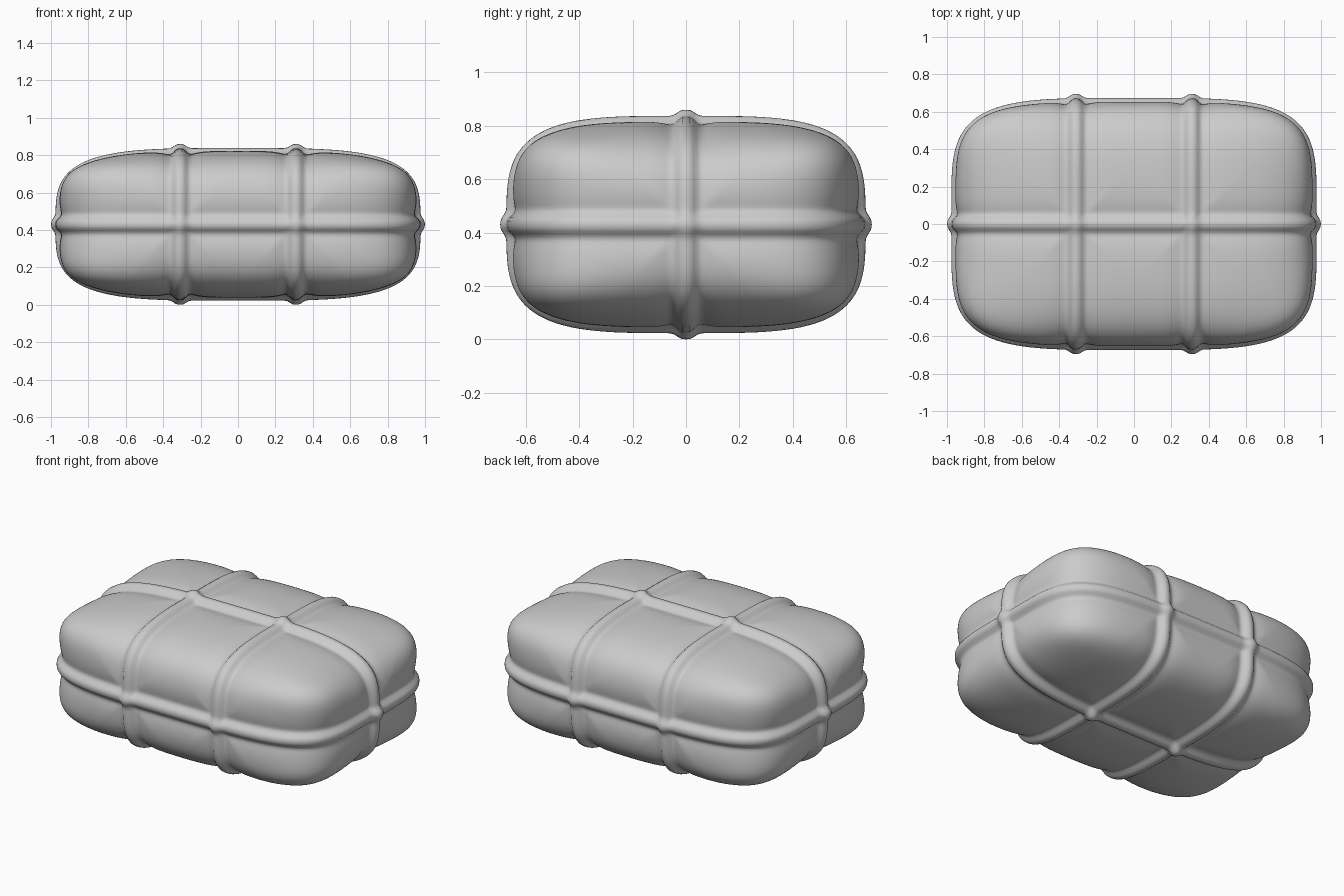
import bpy
import bmesh
import math
from mathutils import Vector

cube = bpy.data.objects.get("Cube")
if cube:
    bpy.data.objects.remove(cube, do_unlink=True)

HALF = Vector((0.955, 0.652, 0.387))   # half size of the bundle without cords
CENTRE_Z = 0.43
POWER = 3.8                            # squareness of the rounded box
CORD_X = 0.31                          # the two crosswise cords
CORD_WIDTH = 0.038
GROOVE_WIDTH = 0.08
CUSHION_WIDTH = 0.16


def material(name, colour):
    mat = bpy.data.materials.new(name)
    mat.use_nodes = True
    mat.diffuse_color = colour
    mat.node_tree.nodes["Principled BSDF"].inputs["Base Color"].default_value = colour
    return mat


def rounded_box_point(c):
    """Project a point of the unit cube on the rounded box; give point and normal."""
    scale = sum(abs(v) ** POWER for v in c) ** (-1 / POWER)
    unit = c * scale
    point = Vector([h * u for h, u in zip(HALF, unit)])
    normal = Vector([math.copysign(abs(u) ** (POWER - 1), u) / h
                     for h, u in zip(HALF, unit)]).normalized()
    return point, normal


def relief(p, n):
    """Raised cords over three planes, dips beside them and puffed cushions between."""
    gaps = (abs(abs(p.x) - CORD_X), abs(p.y), abs(p.z))
    ridges = sorted(math.exp(-(g / CORD_WIDTH) ** 3) for g in gaps)
    groove = math.exp(-(min(gaps) / GROOVE_WIDTH) ** 2)
    knot = ridges[-2] * ridges[-1]
    cushion = 1 - math.exp(-(min(gaps) / CUSHION_WIDTH) ** 2)
    upright_edge = abs(2 * n.x * n.y)
    corner = abs(5.2 * n.x * n.y * n.z)
    return (0.041 * ridges[-1] + 0.023 * knot - 0.02 * groove
            + (0.008 + 0.035 * corner) * cushion + 0.028 * upright_edge)


# Cube divided finely along each axis
bm = bmesh.new()
bmesh.ops.create_cube(bm, size=2)
for axis, cuts in enumerate((129, 85, 57)):
    along = [e for e in bm.edges
             if abs((e.verts[0].co - e.verts[1].co)[axis]) > 1]
    bmesh.ops.subdivide_edges(bm, edges=along, cuts=cuts, use_grid_fill=True)

# Shape it into the tied, cushioned bundle
for v in bm.verts:
    point, normal = rounded_box_point(v.co)
    v.co = point + normal * relief(point, normal)
    v.co.z += CENTRE_Z
bmesh.ops.recalc_face_normals(bm, faces=bm.faces)

mesh = bpy.data.meshes.new("tied_bundle")
bm.to_mesh(mesh)
bm.free()
bundle = bpy.data.objects.new("tied_bundle", mesh)
bpy.context.collection.objects.link(bundle)
mesh.materials.append(material("light grey", (0.6, 0.6, 0.6, 1)))

bpy.ops.object.select_all(action="DESELECT")
bundle.select_set(True)
bpy.context.view_layer.objects.active = bundle
bpy.ops.object.shade_smooth_by_angle(angle=math.radians(60))
